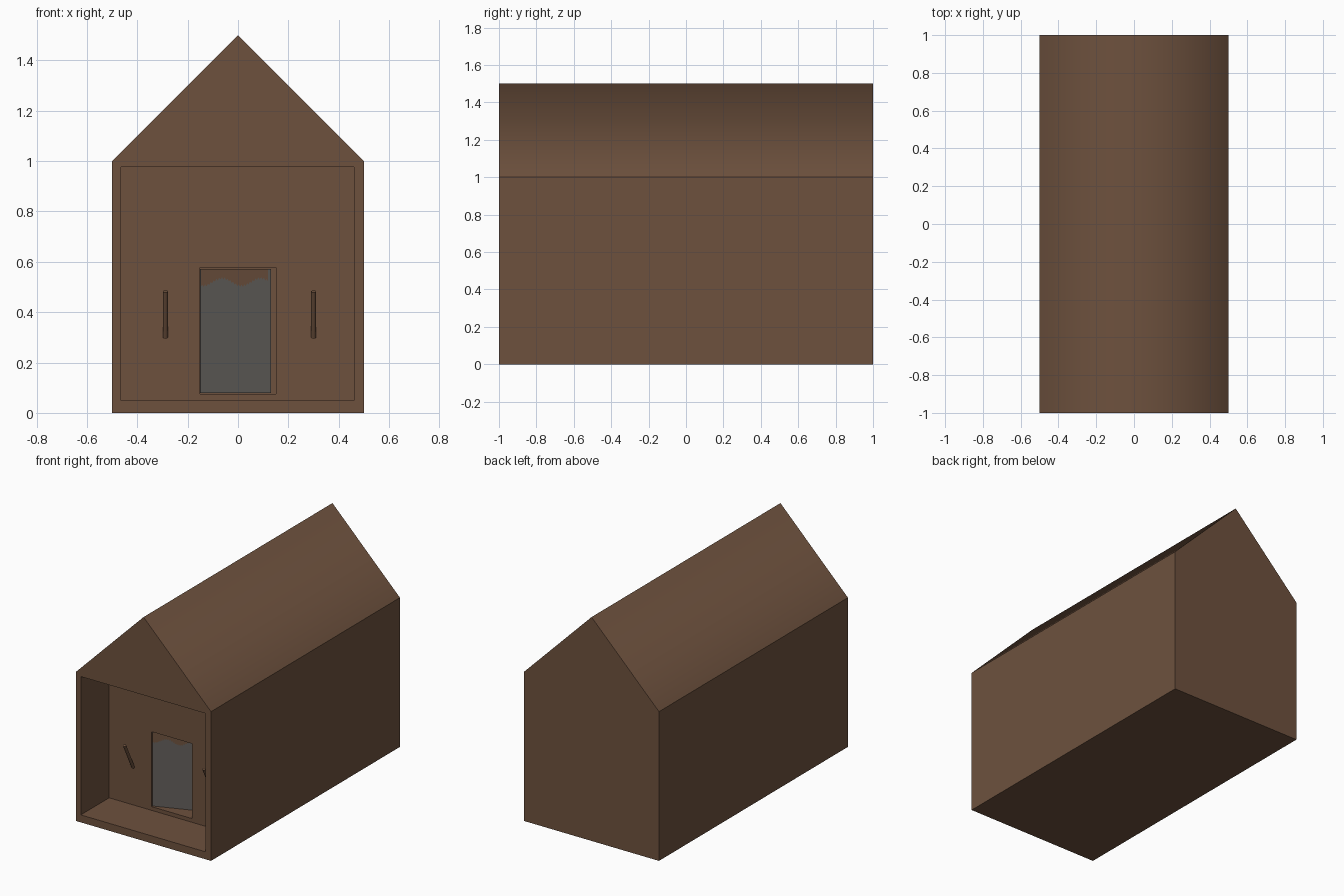
import bpy, bmesh, math
from mathutils import Vector, Matrix

if "Cube" in bpy.data.objects:
    bpy.data.objects.remove(bpy.data.objects["Cube"])


def material(name, rgb):
    m = bpy.data.materials.new(name)
    m.diffuse_color = (*rgb, 1)
    m.use_nodes = True
    m.node_tree.nodes["Principled BSDF"].inputs["Base Color"].default_value = m.diffuse_color
    return m


brown = material("wood brown", (0.155, 0.083, 0.048))
grey = material("door grey", (0.122, 0.112, 0.104))


def add_object(name, bm, mats):
    me = bpy.data.meshes.new(name)
    bm.to_mesh(me)
    bm.free()
    for m in mats:
        me.materials.append(m)
    ob = bpy.data.objects.new(name, me)
    bpy.context.collection.objects.link(ob)
    return ob


# House shell: rectangular rings run from the back, along the walls,
# into the porch and then into the doorway niche
bm = bmesh.new()


def ring(x0, x1, z0, z1, y):
    return [bm.verts.new(p) for p in
            ((x0, y, z0), (x1, y, z0), (x1, y, z1), (x0, y, z1))]


rings = [ring(-.5, .5, 0, 1, 1),
         ring(-.5, .5, 0, 1, -1),
         ring(-.465, .46, .05, .977, -1),
         ring(-.465, .46, .05, .977, -.7),
         ring(-.15, .15, .075, .577, -.7),
         ring(-.15, .15, .075, .577, -.5)]
for n, (a, b) in enumerate(zip(rings, rings[1:])):
    for i in range(4):
        if n == 0 and i == 2:      # the roof covers the top
            continue
        j = (i + 1) % 4
        bm.faces.new((a[i], a[j], b[j], b[i]))
bm.faces.new(rings[-1])

# Gable roof
back, front = rings[0], rings[1]
rb, rf = bm.verts.new((0, 1, 1.5)), bm.verts.new((0, -1, 1.5))
bm.faces.new((front[3], front[2], rf))
bm.faces.new((*back, rb)[0:3] + (rb, back[3]))
roof = [bm.faces.new((front[2], back[2], rb, rf)),
        bm.faces.new((front[3], rf, rb, back[3]))]
bmesh.ops.recalc_face_normals(bm, faces=bm.faces)
# the roof is shaded softly over its ridge, all other edges stay sharp
for e in bm.edges:
    e.smooth = all(f in roof for f in e.link_faces)
for f in roof:
    f.smooth = True
add_object("house_shell", bm, [brown])

# Door: hinged on the left, standing ajar inwards
hinge = Matrix.Translation((-.148, -.695, 0)) @ Matrix.Rotation(math.radians(21), 4, 'Z')
bm = bmesh.new()
bmesh.ops.create_cube(bm, size=1, matrix=hinge @ Matrix.Translation((.149, .01, .325))
                      @ Matrix.Diagonal((.298, .02, .494, 1)))
add_object("door", bm, [grey])

# Ragged brown band along the top of the door
bm = bmesh.new()
N = 48
lower, upper = [], []
for i in range(N + 1):
    t = i / N
    z = .515 + .015 * math.sin(t * 11 - 1.9) + (.009 if i % 2 else 0)
    lower.append(bm.verts.new(hinge @ Vector((.286 * t, -.002, z))))
    upper.append(bm.verts.new(hinge @ Vector((.286 * t, -.002, .572))))
for i in range(N):
    bm.faces.new((lower[i], lower[i + 1], upper[i + 1], upper[i]))
add_object("door_top_band", bm, [brown])

# Slanted wall pegs on both sides of the door
for side, x in (("left", -.288), ("right", .30)):
    a, b = Vector((x, -.698, .3)), Vector((x, -.79, .482))
    d = b - a
    bm = bmesh.new()
    bmesh.ops.create_cone(bm, cap_ends=True, segments=12, radius1=.01, radius2=.01,
                          depth=d.length,
                          matrix=Matrix.Translation((a + b) / 2)
                          @ d.to_track_quat('Z', 'Y').to_matrix().to_4x4())
    for f in bm.faces:
        f.smooth = len(f.verts) == 4
    for e in bm.edges:
        e.smooth = all(len(f.verts) == 4 for f in e.link_faces)
    add_object("wall_peg_" + side, bm, [brown])
